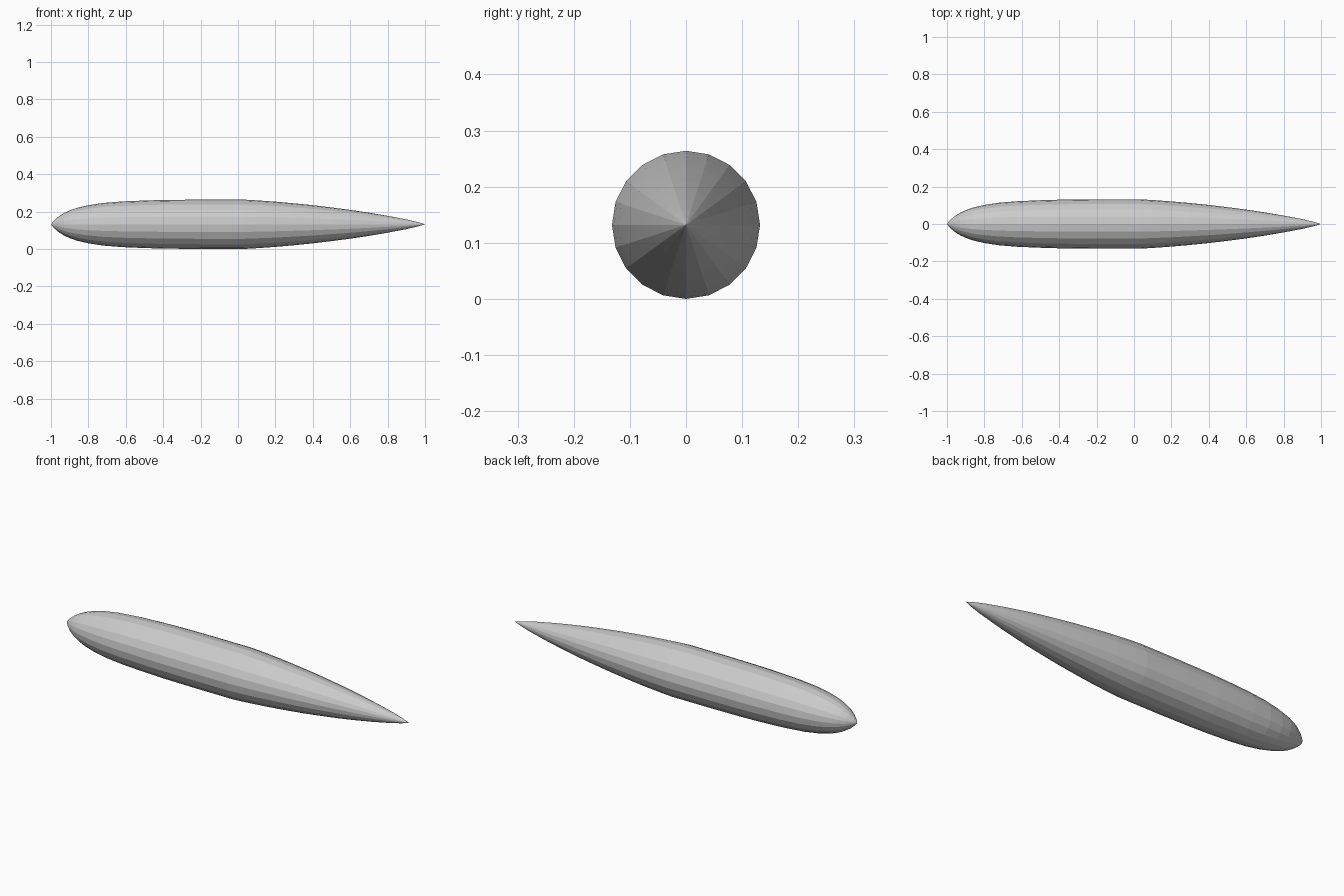
import bpy, bmesh, math

if "Cube" in bpy.data.objects:
    bpy.data.objects.remove(bpy.data.objects["Cube"])

SIDES = 20
R = 0.132

# Hull profile: (x, radius) from blunt nose to pointed tail
profile = [(-0.985, 0.019), (-0.96, 0.041), (-0.93, 0.06), (-0.9, 0.074), (-0.86, 0.088),
           (-0.8, 0.102), (-0.72, 0.114), (-0.62, 0.122), (-0.5, 0.127), (-0.4, 0.13),
           (-0.2, R), (0.03, R), (0.1, 0.128), (0.2, 0.121), (0.3, 0.112), (0.4, 0.102),
           (0.5, 0.09), (0.6, 0.077), (0.7, 0.062), (0.8, 0.045), (0.9, 0.026), (0.96, 0.012)]

bm = bmesh.new()
rings = []
for x, r in profile:
    rings.append([bm.verts.new((x, r * math.sin(2 * math.pi * i / SIDES),
                                R + r * math.cos(2 * math.pi * i / SIDES)))
                  for i in range(SIDES)])
nose = bm.verts.new((-1, 0, R))
tail = bm.verts.new((1, 0, R))

# Skin between rings, closed by a fan at each tip
for i in range(SIDES):
    j = (i + 1) % SIDES
    for a, b in zip(rings, rings[1:]):
        bm.faces.new((a[i], a[j], b[j], b[i]))
    bm.faces.new((nose, rings[0][j], rings[0][i]))
    bm.faces.new((tail, rings[-1][i], rings[-1][j]))
bmesh.ops.recalc_face_normals(bm, faces=bm.faces)

mesh = bpy.data.meshes.new("hull")
bm.to_mesh(mesh)
bm.free()
hull = bpy.data.objects.new("hull", mesh)
bpy.context.collection.objects.link(hull)
